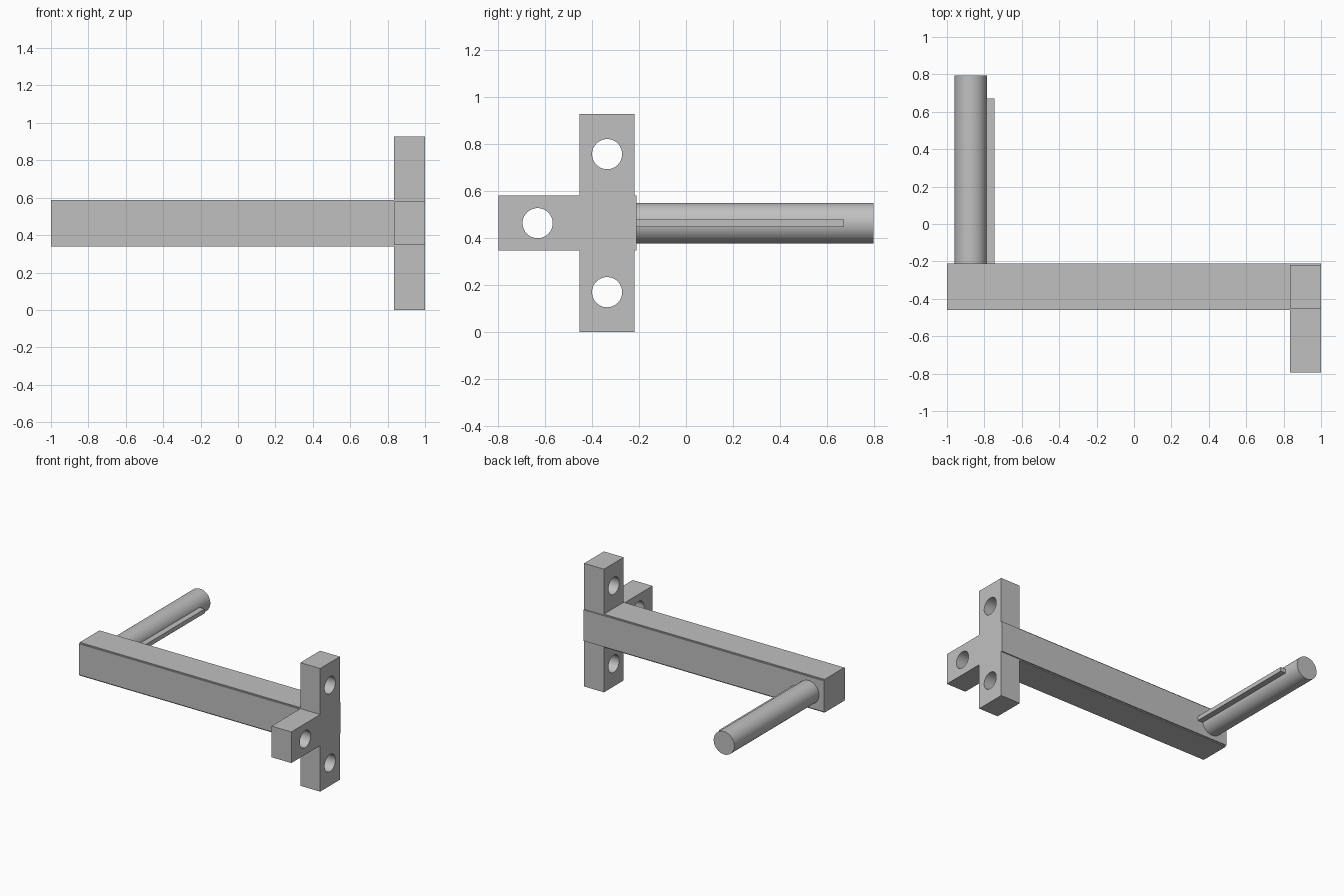
import bpy
import bmesh
import math
from mathutils import Matrix

cube = bpy.data.objects.get("Cube")
if cube:
    bpy.data.objects.remove(cube, do_unlink=True)

GREY = (0.53, 0.53, 0.53, 1)
metal = bpy.data.materials.new("plain grey")
metal.use_nodes = True
metal.diffuse_color = GREY
metal.node_tree.nodes["Principled BSDF"].inputs["Base Color"].default_value = GREY

MID_Y, MID_Z = -0.335, 0.463   # centre line of the beam


def finish(name, bm):
    bmesh.ops.recalc_face_normals(bm, faces=bm.faces[:])
    mesh = bpy.data.meshes.new(name)
    bm.to_mesh(mesh)
    bm.free()
    mesh.materials.append(metal)
    obj = bpy.data.objects.new(name, mesh)
    bpy.context.collection.objects.link(obj)
    return obj


def prism_x(name, outline, x0, x1):
    """Extrude a (y, z) outline along x."""
    bm = bmesh.new()
    face = bm.faces.new([bm.verts.new((x0, y, z)) for y, z in outline])
    grown = bmesh.ops.extrude_face_region(bm, geom=[face])["geom"]
    verts = [g for g in grown if isinstance(g, bmesh.types.BMVert)]
    bmesh.ops.translate(bm, verts=verts, vec=(x1 - x0, 0, 0))
    return finish(name, bm)


def cylinder(name, centre, radius, length, axis, segments=64):
    bm = bmesh.new()
    turn = Matrix.Rotation(math.pi / 2, 4, "Y" if axis == "x" else "X")
    bmesh.ops.create_cone(bm, cap_ends=True, segments=segments, radius1=radius,
                          radius2=radius, depth=length,
                          matrix=Matrix.Translation(centre) @ turn)
    return finish(name, bm)


def smooth(obj):
    bpy.ops.object.select_all(action="DESELECT")
    bpy.context.view_layer.objects.active = obj
    obj.select_set(True)
    bpy.ops.object.shade_smooth_by_angle(angle=math.radians(30))


# Square beam with a tiny step along each long edge
OUT, IN = 0.125, 0.117
corner = [(OUT, IN), (IN, IN), (IN, OUT)]
section = []
for sy, sz in ((1, 1), (-1, 1), (-1, -1), (1, -1)):
    points = corner if sy * sz > 0 else corner[::-1]
    section += [(MID_Y + sy * a, MID_Z + sz * b) for a, b in points]
prism_x("beam", section, -1, 1)

# T-shaped mounting bracket with a forward tongue
back, front, tip = MID_Y + IN, MID_Y - IN, -0.795
low, high, top = MID_Z - IN, MID_Z + IN, 2 * MID_Z
bracket = prism_x("mounting_bracket", [
    (back, 0), (back, top), (front, top), (front, high),
    (tip, high), (tip, low), (front, low), (front, 0)], 0.835, 1)

# Bolt holes
for y, z in ((MID_Y, 0.756), (MID_Y, 0.17), (-0.63, MID_Z)):
    cutter = cylinder("hole_cutter", (0.917, y, z), 0.064, 0.5, "x", 48)
    cutter.hide_render = True
    cut = bracket.modifiers.new("bolt_hole", "BOOLEAN")
    cut.operation = "DIFFERENCE"
    cut.solver = "EXACT"
    cut.object = cutter
    bpy.context.view_layer.objects.active = bracket
    bpy.ops.object.modifier_apply(modifier=cut.name)
    bpy.data.objects.remove(cutter, do_unlink=True)
smooth(bracket)

# Round pin at the far end, pointing back
PIN_X, PIN_END = -0.873, 0.795
pin_start = MID_Y + OUT - 0.01
pin = cylinder("pin", (PIN_X, (pin_start + PIN_END) / 2, MID_Z), 0.086,
               PIN_END - pin_start, "y")
smooth(pin)

# Narrow key along the inner side of the pin
k0, k1, half = pin_start, 0.67, 0.016
prism_x("pin_key", [(k0, MID_Z - half), (k1, MID_Z - half),
                    (k1, MID_Z + half), (k0, MID_Z + half)], PIN_X, -0.745)
